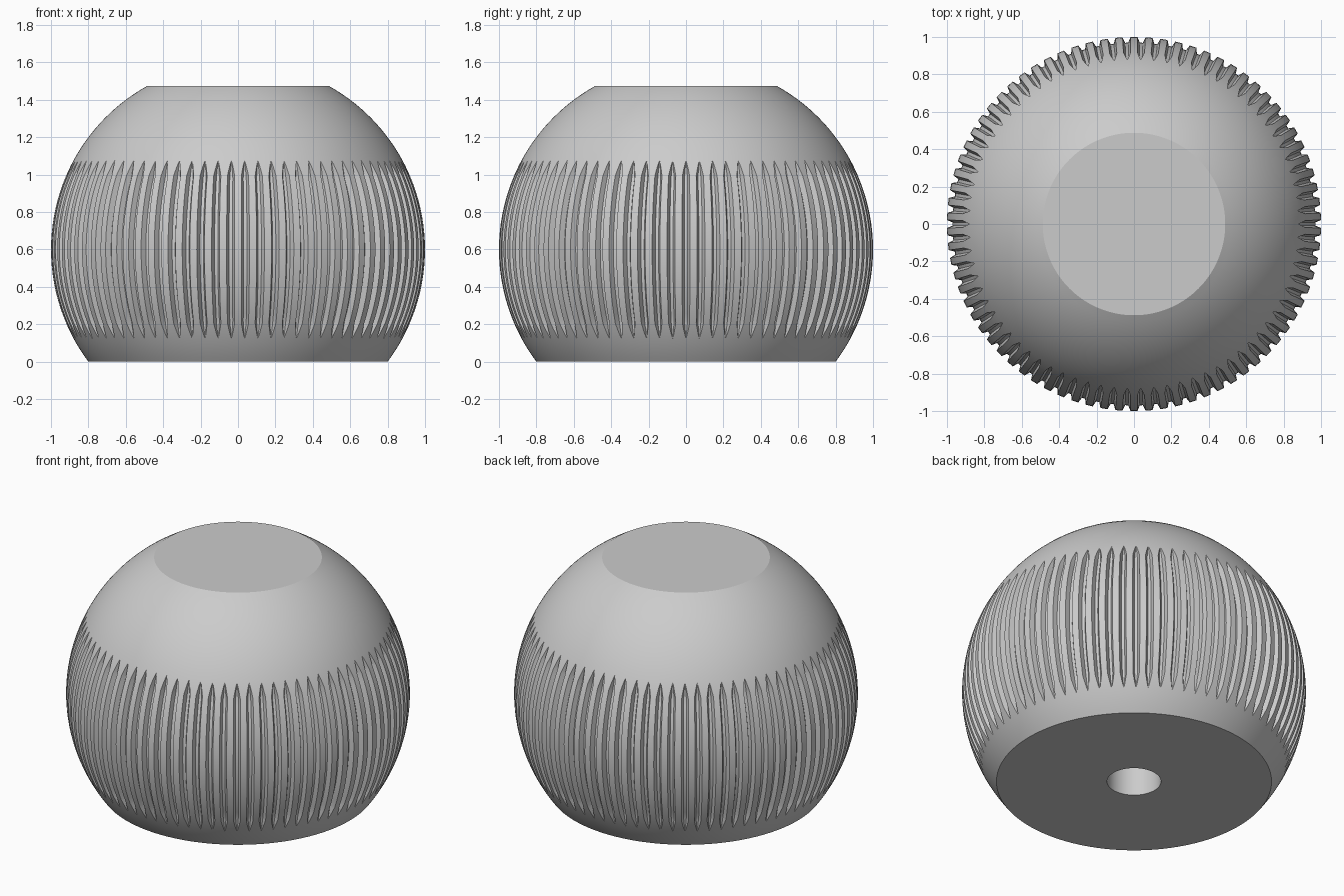
import bpy, bmesh, math

if "Cube" in bpy.data.objects:
    bpy.data.objects.remove(bpy.data.objects["Cube"])

N = 78                      # grooves around the knob
CZ = 0.6                    # sphere centre height, radius 1
PHI_BOT, PHI_TOP = -math.asin(0.6), math.asin(0.873)
BAND = math.asin(0.475)     # half-latitude of the grooved band
RAMP = 0.09                 # tapering groove end
DEPTH, HALF_W, FLOOR_W = 0.03, 0.021, 0.009
HOLE_R, HOLE_H = 0.157, 0.7
PITCH = 2 * math.pi / N


def span(a, b, n):
    return [a + (b - a) * i / n for i in range(n)]


def add_row(bm, point):
    """One ring of vertices: four per groove plus one on each rib."""
    row = []
    for k in range(N):
        for off, low in ((-HALF_W, 0), (-FLOOR_W, 1), (FLOOR_W, 1), (HALF_W, 0), (None, 0)):
            row.append(bm.verts.new(point(k * PITCH, off, low)))
    return row


def sphere_row(bm, phi):
    # groove depth and width fade to a pointed tip at the band ends
    t = max(0.0, min(1.0, (BAND - abs(phi)) / RAMP))
    inside = abs(phi) <= BAND + 1e-6
    depth, width = DEPTH * t ** 0.8, (t ** 0.8 if inside else 1.0)

    def point(a, off, low):
        a += PITCH / 2 if off is None else off * width
        r = 1 - depth * low
        return (r * math.cos(phi) * math.cos(a), r * math.cos(phi) * math.sin(a),
                CZ + r * math.sin(phi))
    return add_row(bm, point)


def flat_row(bm, radius, z):
    def point(a, off, low):
        a += PITCH / 2 if off is None else off
        return (radius * math.cos(a), radius * math.sin(a), z)
    return add_row(bm, point)


bm = bmesh.new()

# Latitudes: plain base, grooved band, plain dome
phis = (span(PHI_BOT, -BAND, 5) + span(-BAND, -BAND + RAMP, 5)
        + span(-BAND + RAMP, BAND - RAMP, 18) + span(BAND - RAMP, BAND, 5)
        + span(BAND, PHI_TOP, 14) + [PHI_TOP])

# Blind shaft hole, underside, then the ball surface
rows = [flat_row(bm, HOLE_R, HOLE_H), flat_row(bm, HOLE_R, 0)]
rows += [sphere_row(bm, p) for p in phis]

for lo, hi in zip(rows, rows[1:]):
    n = len(lo)
    for i in range(n):
        j = (i + 1) % n
        bm.faces.new((lo[i], lo[j], hi[j], hi[i]))

# Hole end and flat top
bm.faces.new(list(reversed(rows[0])))
bm.faces.new(rows[-1])

bmesh.ops.remove_doubles(bm, verts=bm.verts, dist=1e-5)
bmesh.ops.recalc_face_normals(bm, faces=bm.faces)

mesh = bpy.data.meshes.new("knurled_ball_knob")
bm.to_mesh(mesh)
bm.free()
knob = bpy.data.objects.new("knurled_ball_knob", mesh)
bpy.context.collection.objects.link(knob)
bpy.context.view_layer.objects.active = knob
knob.select_set(True)
bpy.ops.object.shade_smooth_by_angle(angle=math.radians(25))
